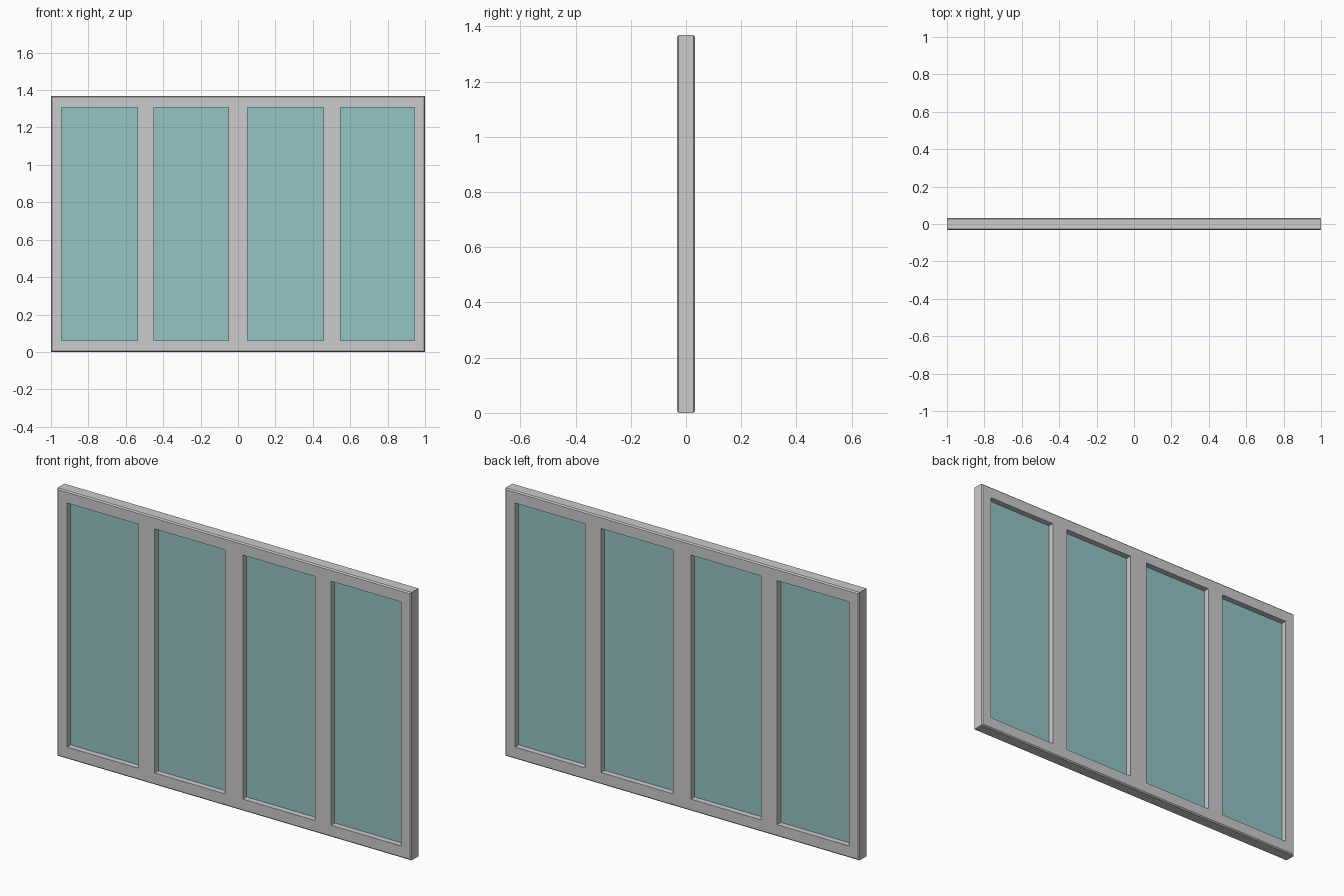
import bpy, bmesh
from mathutils import Matrix

if "Cube" in bpy.data.objects:
    bpy.data.objects.remove(bpy.data.objects["Cube"])

HEIGHT, DEPTH = 1.368, 0.066
SILL, HEAD = 0.061, 1.307
OPENINGS = [(-0.944, -0.538), (-0.448, -0.051), (0.050, 0.457), (0.548, 0.944)]


def add_box(bm, x0, x1, depth, z0, z1):
    m = Matrix.Translation(((x0 + x1) / 2, 0, (z0 + z1) / 2)) @ Matrix.Diagonal((x1 - x0, depth, z1 - z0, 1))
    bmesh.ops.create_cube(bm, size=1, matrix=m)


def finish(bm, name, material=None):
    mesh = bpy.data.meshes.new(name)
    bm.to_mesh(mesh)
    bm.free()
    obj = bpy.data.objects.new(name, mesh)
    bpy.context.collection.objects.link(obj)
    if material:
        mesh.materials.append(material)
    return obj


# Outer slab, chamfered around the front and back perimeters
bm = bmesh.new()
add_box(bm, -1, 1, DEPTH, 0, HEIGHT)
rim = [e for e in bm.edges if abs(e.verts[0].co.y - e.verts[1].co.y) < 1e-5]
bmesh.ops.bevel(bm, geom=rim, offset=0.006, segments=1, affect='EDGES')
frame = finish(bm, "window_frame")

# Four pane openings cut through the slab
bm = bmesh.new()
for x0, x1 in OPENINGS:
    add_box(bm, x0, x1, DEPTH * 3, SILL, HEAD)
cutter = finish(bm, "opening_cutter")
cutter.hide_render = True
cut = frame.modifiers.new("openings", 'BOOLEAN')
cut.operation, cut.solver, cut.object = 'DIFFERENCE', 'EXACT', cutter
bpy.context.view_layer.objects.active = frame
bpy.ops.object.modifier_apply(modifier=cut.name)
bpy.data.objects.remove(cutter)

# Glass panes, set at mid depth
glass = bpy.data.materials.new("glass")
glass.diffuse_color = (0.30, 0.56, 0.56, 1)
glass.use_nodes = True
glass.node_tree.nodes["Principled BSDF"].inputs["Base Color"].default_value = glass.diffuse_color
for i, (x0, x1) in enumerate(OPENINGS):
    bm = bmesh.new()
    add_box(bm, x0, x1, 0.006, SILL, HEAD)
    finish(bm, f"glass_pane_{i + 1}", glass)
